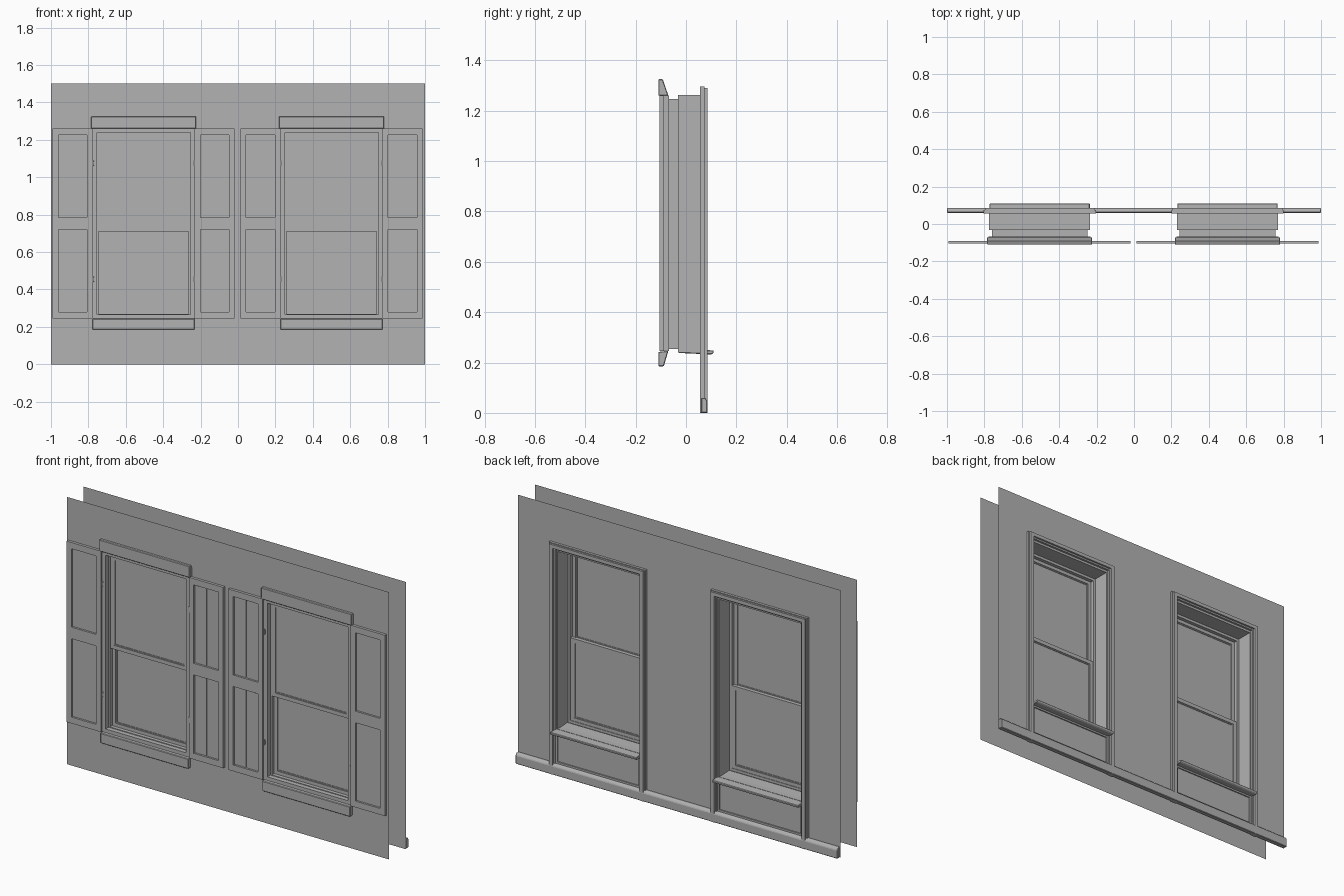
import bpy, bmesh
from mathutils import Matrix, Vector

if "Cube" in bpy.data.objects:
    bpy.data.objects.remove(bpy.data.objects["Cube"])

GREY = (0.45, 0.45, 0.45, 1)
paint = bpy.data.materials.new("plain_grey")
paint.use_nodes = True
paint.diffuse_color = GREY
paint.node_tree.nodes["Principled BSDF"].inputs["Base Color"].default_value = GREY


def finish(name, bm):
    mesh = bpy.data.meshes.new(name)
    bm.to_mesh(mesh)
    bm.free()
    mesh.materials.append(paint)
    obj = bpy.data.objects.new(name, mesh)
    bpy.context.scene.collection.objects.link(obj)
    return obj


def add_box(bm, x, y, z):
    size = Vector((x[1] - x[0], y[1] - y[0], z[1] - z[0]))
    mid = Vector((sum(x), sum(y), sum(z))) / 2
    bmesh.ops.create_cube(bm, size=1, matrix=Matrix.Translation(mid) @ Matrix.Diagonal(size).to_4x4())


def boxes(name, *parts):
    bm = bmesh.new()
    for part in parts:
        add_box(bm, *part)
    return finish(name, bm)


def ring(x, y, z, side, top, bottom):
    """Four bars around a rectangular opening; bottom 0 leaves it open."""
    bars = [((x[0], x[0] + side), y, z), ((x[1] - side, x[1]), y, z),
            ((x[0] + side, x[1] - side), y, (z[1] - top, z[1]))]
    if bottom:
        bars.append(((x[0] + side, x[1] - side), y, (z[0], z[0] + bottom)))
    return bars


def extrude_profile(name, profile, x):
    bm = bmesh.new()
    face = bm.faces.new([bm.verts.new((x[0], y, z)) for y, z in profile])
    moved = bmesh.ops.extrude_face_region(bm, geom=[face])["geom"]
    bmesh.ops.translate(bm, vec=(x[1] - x[0], 0, 0),
                        verts=[v for v in moved if isinstance(v, bmesh.types.BMVert)])
    bmesh.ops.recalc_face_normals(bm, faces=bm.faces)
    obj = finish(name, bm)
    bevel = obj.modifiers.new("soft_edges", "BEVEL")
    bevel.width = 0.003
    return obj


CENTRES = {"right": -0.5045, "left": 0.5}
HOLE = 0.262


def wall(name, y, low, high, outward):
    """Thin sheet with two window openings."""
    bm = bmesh.new()
    xs = [-1] + [c + s * HOLE for c in CENTRES.values() for s in (-1, 1)] + [1]
    zs = [0, low, high, 1.5]
    for i in range(5):
        for j in range(3):
            if j == 1 and i in (1, 3):
                continue
            corners = [(xs[i], zs[j]), (xs[i + 1], zs[j]), (xs[i + 1], zs[j + 1]), (xs[i], zs[j + 1])]
            bm.faces.new([bm.verts.new((x, y, z)) for x, z in corners])
    bmesh.ops.remove_doubles(bm, verts=bm.verts, dist=0.0001)
    bmesh.ops.dissolve_limit(bm, angle_limit=0.01, verts=bm.verts, edges=bm.edges)
    if outward > 0:
        bmesh.ops.reverse_faces(bm, faces=bm.faces)
    finish(name, bm)


wall("outer_wall", -0.09, 0.245, 1.26, -1)
wall("inner_wall", 0.06, 0.24, 1.262, 1)

# Skirting board along the room side
extrude_profile("skirting_board", [(0.06, 0), (0.085, 0), (0.085, 0.048), (0.076, 0.06), (0.06, 0.06)], (-1, 1))


def sash(name, c, y, z):
    x = (c - 0.242, c + 0.242)
    mid = sum(y) / 2
    boxes(name + "_sash", *ring(x, y, z, 0.022, 0.022, 0.022))
    # Thin glazing bead inside the sash
    boxes(name + "_glazing_bead",
          *ring((x[0] + 0.022, x[1] - 0.022), (mid - 0.005, mid + 0.005),
                (z[0] + 0.022, z[1] - 0.022), 0.006, 0.006, 0.006))
    boxes(name + "_pane", ((x[0] + 0.02, x[1] - 0.02), (mid - 0.002, mid + 0.002),
                           (z[0] + 0.02, z[1] - 0.02)))


def shutter(name, x):
    z0, z1, front, back = 0.245, 1.26, -0.105, -0.09
    y = (front, back)
    mid = sum(x) / 2
    panels = ((0.28, 0.72), (0.785, 1.225))
    inner = (x[0] + 0.03, x[1] - 0.03)
    rails = [(inner, y, r) for r in ((z0, 0.28), (0.72, 0.785), (1.225, z1))]
    boxes(name + "_frame", ((x[0], inner[0]), y, (z0, z1)), ((inner[1], x[1]), y, (z0, z1)), *rails)
    # Two boards in each panel, with a groove between them
    boards = []
    for low, high in panels:
        boards.append((inner, (front + 0.011, back), (low, high)))
        for a, b in ((inner[0] + 0.004, mid - 0.002), (mid + 0.002, inner[1] - 0.004)):
            boards.append(((a, b), (front + 0.007, back), (low + 0.004, high - 0.004)))
    boxes(name + "_boards", *boards)


def hinge(name, x, z):
    bm = bmesh.new()
    bmesh.ops.create_cone(bm, cap_ends=True, segments=10, radius1=0.004, radius2=0.004, depth=0.03,
                          matrix=Matrix.Translation((x, -0.096, z)))
    add_box(bm, (x - 0.007, x + 0.007), (-0.0985, -0.0935), (z - 0.01, z + 0.01))
    finish(name, bm)


for side, c in CENTRES.items():
    name = side + "_window"

    def span(half):
        return (c - half, c + half)

    # Outside trim, header and sill
    boxes(name + "_outer_trim", *ring(span(0.273), (-0.096, -0.068), (0.245, 1.26), 0.023, 0.02, 0.02))
    extrude_profile(name + "_header", [(-0.11, 1.26), (-0.07, 1.26), (-0.092, 1.325), (-0.11, 1.325)], span(0.281))
    extrude_profile(name + "_outer_sill", [(-0.11, 0.185), (-0.088, 0.185), (-0.07, 0.247), (-0.11, 0.242)], span(0.273))

    # Window frame and the two sliding sashes
    boxes(name + "_frame", *ring(span(0.256), (-0.07, -0.03), (0.254, 1.247), 0.015, 0.015, 0.015))
    sash(name + "_upper", c, (-0.067, -0.05), (0.71, 1.235))
    sash(name + "_lower", c, (-0.05, -0.033), (0.266, 0.732))

    # Deep reveal lining on the room side
    boxes(name + "_reveal", *ring(span(0.27), (-0.032, 0.062), (0.24, 1.263), 0.015, 0.015, 0.012))

    # Stepped casing down to the floor, stool and apron moulding
    boxes(name + "_casing_outer", *ring(span(0.3), (0.056, 0.074), (0, 1.295), 0.038, 0.034, 0))
    boxes(name + "_casing_inner", *ring(span(0.293), (0.07, 0.0845), (0, 1.29), 0.022, 0.02, 0))
    extrude_profile(name + "_stool", [(-0.03, 0.238), (0.1, 0.232), (0.11, 0.237), (0.11, 0.248), (-0.03, 0.255)],
                    span(0.268))
    boxes(name + "_apron_moulding", *ring(span(0.262), (0.06, 0.067), (0.06, 0.234), 0.01, 0.01, 0.01))

    # Shutters with their hinges
    for s, label in ((-1, "right"), (1, "left")):
        edges = sorted((c + s * 0.273, c + s * 0.486))
        shutter(name + "_" + label + "_shutter", edges)
        for z, level in ((0.455, "lower"), (1.075, "upper")):
            hinge(name + "_" + label + "_" + level + "_hinge", c + s * 0.27, z)
